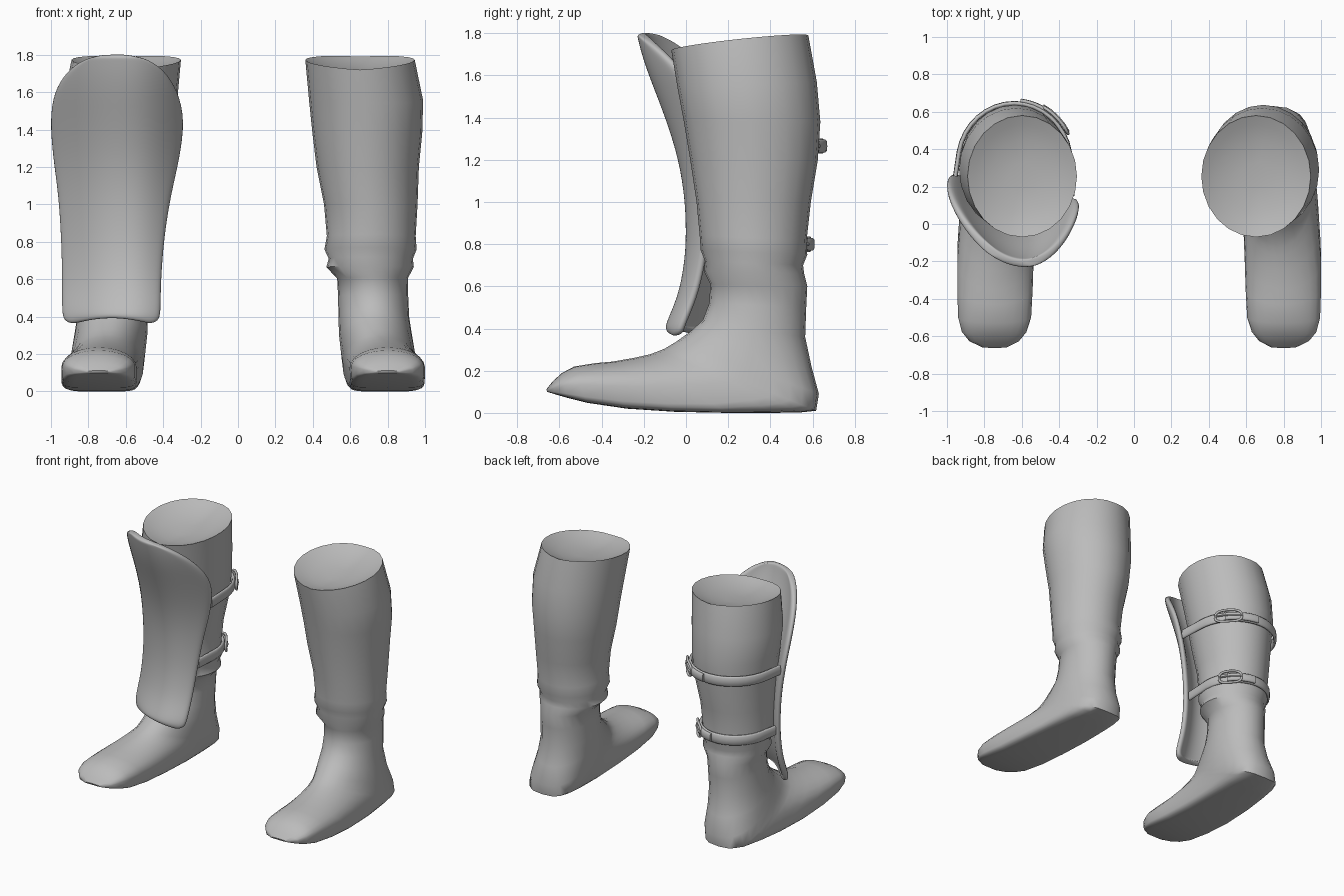
import bpy, bmesh
from math import sin, cos, pi, radians, copysign
from mathutils import Vector

if "Cube" in bpy.data.objects:
    bpy.data.objects.remove(bpy.data.objects["Cube"])

grey = bpy.data.materials.new("plain grey")
grey.use_nodes = True
COLOUR = (0.5, 0.5, 0.5, 1)
grey.diffuse_color = COLOUR
grey.node_tree.nodes["Principled BSDF"].inputs["Base Color"].default_value = COLOUR


def loft(name, rings, closed=True, caps=True, angle=50):
    """Skin a list of point rings into one smooth object."""
    bm = bmesh.new()
    rows = [[bm.verts.new(p) for p in ring] for ring in rings]
    n = len(rows[0])
    for a, b in zip(rows, rows[1:]):
        for i in range(n if closed else n - 1):
            j = (i + 1) % n
            bm.faces.new((a[i], a[j], b[j], b[i]))
    if caps:
        bm.faces.new(rows[0])
        bm.faces.new(rows[-1])
    bmesh.ops.recalc_face_normals(bm, faces=bm.faces)
    mesh = bpy.data.meshes.new(name)
    bm.to_mesh(mesh)
    bm.free()
    mesh.materials.append(grey)
    ob = bpy.data.objects.new(name, mesh)
    bpy.context.collection.objects.link(ob)
    bpy.ops.object.select_all(action='DESELECT')
    ob.select_set(True)
    bpy.context.view_layer.objects.active = ob
    bpy.ops.object.shade_smooth_by_angle(angle=radians(angle))
    return ob


# Boot sections: front y, front z, back y, back z, inner x, outer x
SHAFT = [
    (-.07, 1.72, .58, 1.79, .36, .945), (-.04, 1.54, .62, 1.57, .38, .99),
    (-.01, 1.38, .637, 1.38, .398, .985), (.02, 1.2, .625, 1.2, .42, .967),
    (.05, 1, .592, 1, .46, .96), (.065, .84, .572, .82, .475, .95),
    (.07, .77, .575, .75, .462, .955), (.09, .72, .555, .7, .485, .935),
    (.085, .67, .56, .66, .472, .94), (.115, .61, .575, .6, .53, .908),
    (.11, .52, .57, .5, .535, .91)]
FOOT = [
    (.08, .44, .565, .36, .537, .915), (.02, .385, .595, .22, .54, .93),
    (-.05, .335, .63, .09, .55, .945), (-.1, .305, .617, .01, .56, .955),
    (-.13, .293, .55, .003, .567, .962), (-.17, .278, .42, 0, .575, .97),
    (-.25, .26, .2, 0, .585, .985), (-.35, .243, -.05, .005, .592, 1),
    (-.43, .236, -.28, .02, .597, 1), (-.53, .22, -.47, .048, .605, .995),
    (-.59, .188, -.565, .072, .63, .975), (-.633, .148, -.62, .088, .67, .935),
    (-.662, .112, -.658, .1, .735, .865)]
# squareness of the sole end of each foot section
SOLE = [1, .95, .75, .62, .5, .4] + [.3] * 7
SIDES = 24


def section(row, box, place, arch=0):
    """Oval through the front and back points; box squares off the sole end."""
    fy, fz, by, bz, x0, x1 = row
    pts = []
    for i in range(SIDES):
        t = 2 * pi * i / SIDES
        c, s = cos(t), sin(t)
        e = box if c < 0 else 1
        c, s = copysign(abs(c) ** e, c), copysign(abs(s) ** e, s)
        k = (1 + c) / 2
        pts.append((place((x0 + x1) / 2 + s * (x1 - x0) / 2),
                    by + (fy - by) * k, bz + (fz - bz) * k + arch * abs(s)))
    return pts


def boot(name, place):
    rim = section(SHAFT[0], 1, place, arch=.018)
    mid = sum((Vector(p) for p in rim), Vector()) / SIDES
    # shallow hollow closing the top
    rings = [[mid.lerp(Vector(p), f) - Vector((0, 0, drop)) for p in rim]
             for f, drop in ((.25, .06), (.6, .045), (.85, .02))]
    rings.append(rim)
    rings += [section(r, 1, place) for r in SHAFT[1:]]
    rings += [section(r, box, place) for r, box in zip(FOOT, SOLE)]
    loft(name, rings)


boot("left_boot", lambda x: x)
boot("right_boot", lambda x: .055 - x)

# Shin guard rows: z, outer x, inner x, y of the ridge
GUARD = [
    (1.795, -.75, -.56, -.235), (1.775, -.835, -.47, -.23), (1.71, -.93, -.375, -.215),
    (1.6, -1, -.305, -.18), (1.45, -1.022, -.268, -.12), (1.25, -1.005, -.295, -.05),
    (1.05, -.975, -.345, -.01), (.85, -.962, -.378, 0), (.7, -.956, -.393, -.01),
    (.55, -.955, -.402, -.04), (.43, -.955, -.402, -.095), (.375, -.945, -.412, -.1),
    (.355, -.89, -.465, -.085)]
RIDGE = -.57
COLS = 10


def guard_row(z, x0, x1, y):
    row = []
    for i in range(COLS + 1):
        x = x0 + (x1 - x0) * i / COLS
        bend = 2.4 if x > RIDGE else 1.6
        lift = .03 * sin(pi * i / COLS) if z < .4 else 0   # arched lower edge
        row.append((x, y + bend * (x - RIDGE) ** 2, z + lift))
    return row


guard = loft("shin_guard", [guard_row(*r) for r in GUARD], closed=False, caps=False, angle=180)
# make the faces point forward so the thickness grows towards the leg
if sum(p.normal.y for p in guard.data.polygons) > 0:
    guard.data.flip_normals()
solid = guard.modifiers.new("thickness", 'SOLIDIFY')
solid.thickness = .045
solid.offset = -1
sub = guard.modifiers.new("rounding", 'SUBSURF')
sub.levels = sub.render_levels = 2


def band(name, path, z, height, thick):
    """Sweep a rounded flat cross-section along a level path."""
    rings = []
    for i, p in enumerate(path):
        d = (path[min(i + 1, len(path) - 1)] - path[max(i - 1, 0)]).normalized()
        out = Vector((d.y, -d.x, 0))
        ring = []
        for k in range(10):
            c, s = cos(2 * pi * k / 10), sin(2 * pi * k / 10)
            q = p + out * (c * thick / 2)
            ring.append((q.x, q.y, z + copysign(abs(s) ** .6, s) * height / 2))
        rings.append(ring)
    loft(name, rings, angle=70)


def tube(name, pts, radius, cyclic):
    curve = bpy.data.curves.new(name, 'CURVE')
    curve.dimensions = '3D'
    curve.bevel_depth = radius
    curve.bevel_resolution = 2
    line = curve.splines.new('POLY')
    line.points.add(len(pts) - 1)
    for cp, p in zip(line.points, pts):
        cp.co = (*p, 1)
    line.use_cyclic_u = cyclic
    curve.materials.append(grey)
    ob = bpy.data.objects.new(name, curve)
    bpy.context.collection.objects.link(ob)


def strap(name, z, centre, rx, ry, ends):
    def at(deg, grow=0):
        a = radians(deg)
        return Vector((centre[0] + (rx + grow) * cos(a), centre[1] + (ry + grow) * sin(a), 0))

    arc = [at(d) for d in range(0, 171, 10)]
    band(name, [Vector((*ends[0], 0))] + arc + [Vector((*ends[1], 0))], z, .075, .026)
    # loose strap end lying over the strap
    band(name + "_tail", [at(d, .014) for d in range(40, 87, 4)], z, .062, .026)
    # oval buckle frame and prong
    frame = []
    for k in range(24):
        t = 2 * pi * k / 24
        p = at(44 + 17 * copysign(abs(cos(t)) ** .7, cos(t)), .022)
        frame.append((p.x, p.y, z + .047 * copysign(abs(sin(t)) ** .7, sin(t))))
    tube(name + "_buckle", frame, .009, True)
    prong = [at(d, .03) for d in (28, 36, 45, 54, 62)]
    tube(name + "_prong", [(p.x, p.y, z) for p in prong], .006, False)


strap("upper_strap", 1.265, (-.64, .33), .3, .315, [(-.332, .15), (-.955, .255)])
strap("lower_strap", .8, (-.655, .32), .245, .265, [(-.42, .12), (-.915, .255)])
